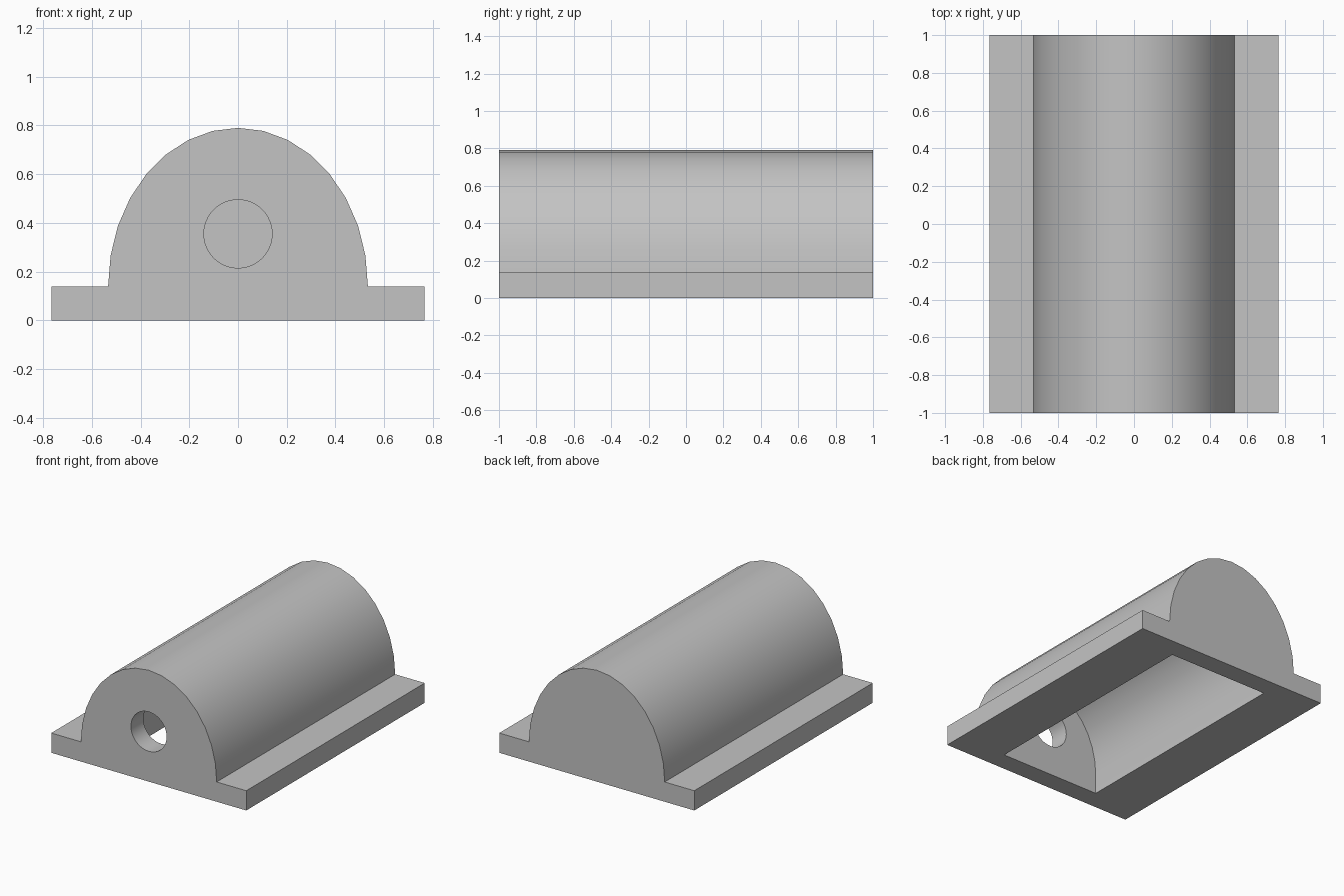
import bpy, bmesh, math

if "Cube" in bpy.data.objects:
    bpy.data.objects.remove(bpy.data.objects["Cube"], do_unlink=True)

HALF_WIDTH, HALF_LENGTH = 0.765, 1.0
WALL = 0.14                      # flange height and shell thickness
ARCH_X, ARCH_Z = 0.533, 0.65     # half width and rise of the outer arch

grey = bpy.data.materials.new("plain grey")
grey.use_nodes = True
colour = (0.55, 0.55, 0.55, 1)
grey.diffuse_color = colour
grey.node_tree.nodes["Principled BSDF"].inputs["Base Color"].default_value = colour


def arch(rx, rz, steps=16):
    """Half ellipse in (x, z) springing from the flange top, right to left."""
    angles = [math.pi * i / steps for i in range(steps + 1)]
    return [(rx * math.cos(a), WALL + rz * math.sin(a)) for a in angles]


def extrude_profile(name, points, y0, y1):
    """Solid made by sweeping an (x, z) outline from y0 to y1."""
    bm = bmesh.new()
    face = bm.faces.new([bm.verts.new((x, y0, z)) for x, z in points])
    out = bmesh.ops.extrude_face_region(bm, geom=[face])
    moved = [v for v in out["geom"] if isinstance(v, bmesh.types.BMVert)]
    bmesh.ops.translate(bm, verts=moved, vec=(0, y1 - y0, 0))
    bmesh.ops.recalc_face_normals(bm, faces=bm.faces)
    mesh = bpy.data.meshes.new(name)
    bm.to_mesh(mesh)
    bm.free()
    mesh.materials.append(grey)
    obj = bpy.data.objects.new(name, mesh)
    bpy.context.collection.objects.link(obj)
    return obj


def cut(target, cutter):
    """Subtract the cutter, then discard it."""
    cutter.hide_render = True
    mod = target.modifiers.new("cut", 'BOOLEAN')
    mod.operation, mod.solver, mod.object = 'DIFFERENCE', 'EXACT', cutter
    bpy.ops.object.select_all(action='DESELECT')
    bpy.context.view_layer.objects.active = target
    target.select_set(True)
    bpy.ops.object.modifier_apply(modifier=mod.name)
    bpy.data.objects.remove(cutter, do_unlink=True)


# Arched cover with a flat flange along each side
outline = ([(-HALF_WIDTH, 0), (HALF_WIDTH, 0), (HALF_WIDTH, WALL)]
           + arch(ARCH_X, ARCH_Z) + [(-HALF_WIDTH, WALL)])
cover = extrude_profile("arched_cover", outline, -HALF_LENGTH, HALF_LENGTH)

# Arched cavity, open underneath
inner_x = ARCH_X - WALL
inner = [(-inner_x, -0.1), (inner_x, -0.1)] + arch(inner_x, ARCH_Z - WALL)
cut(cover, extrude_profile("cavity_cutter", inner, WALL - HALF_LENGTH, HALF_LENGTH - WALL))

# Round hole through the front wall only
circle = [(WALL * math.cos(math.tau * i / 48), 0.355 + WALL * math.sin(math.tau * i / 48))
          for i in range(48)]
cut(cover, extrude_profile("hole_cutter", circle, -HALF_LENGTH - 0.1, 0.1 - HALF_LENGTH + WALL))

# Smooth curves, crisp corners
bpy.ops.object.shade_smooth_by_angle(angle=math.radians(30))
